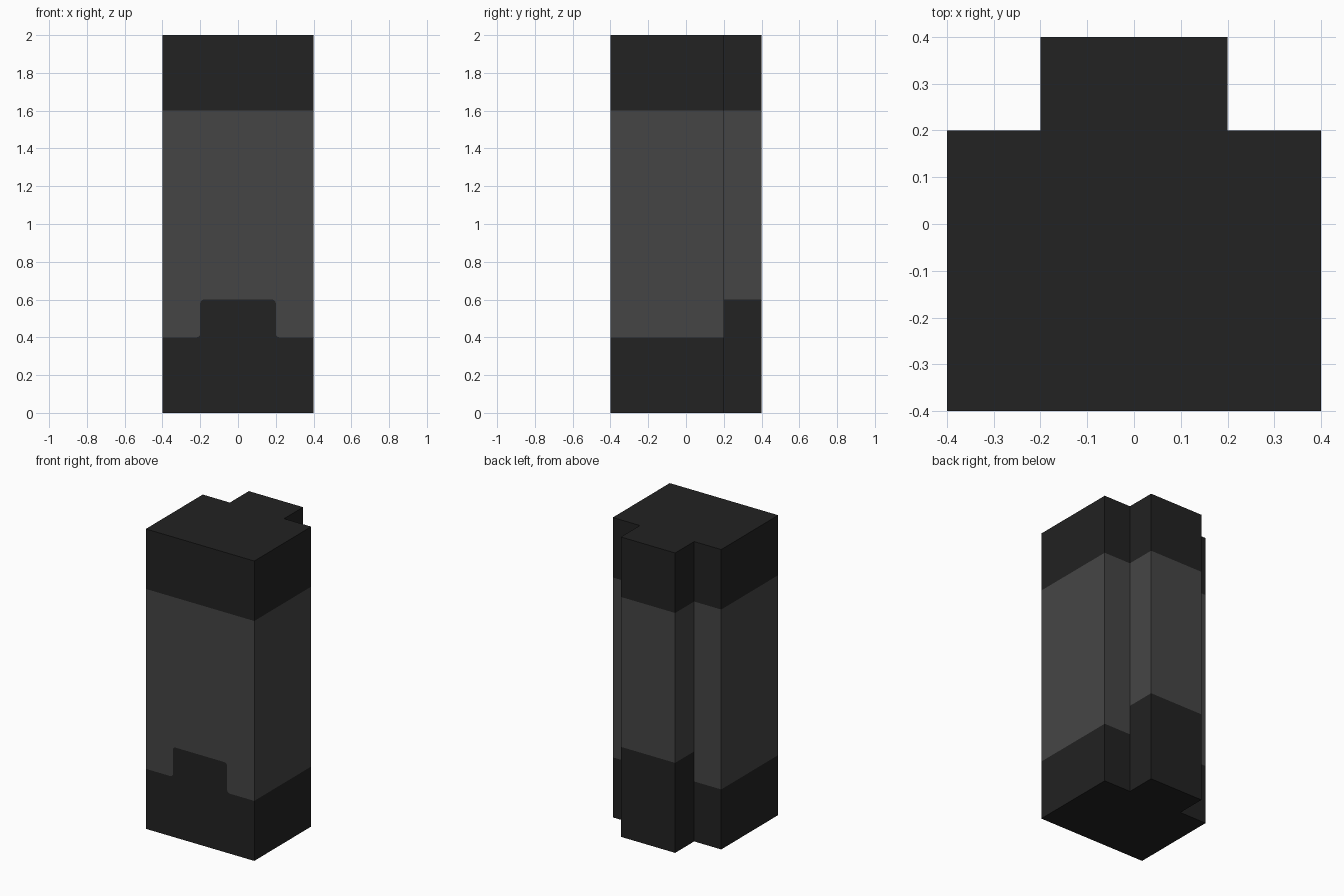
import bpy, bmesh
from math import cos, sin, pi

cube = bpy.data.objects.get("Cube")
if cube:
    bpy.data.objects.remove(cube)


def material(name, value):
    mat = bpy.data.materials.new(name)
    mat.use_nodes = True
    colour = (value, value, value, 1)
    mat.diffuse_color = colour
    mat.node_tree.nodes["Principled BSDF"].inputs["Base Color"].default_value = colour
    return mat


HALF, TAB, STEP, RADIUS = 0.4, 0.2, 0.2, 0.02
BASE, NOTCH, CAP, TOP = 0.4, 0.6, 1.6, 2.0
DARK, GREY = 0, 1
bm = bmesh.new()


def face(points, index):
    f = bm.faces.new([bm.verts.new(p) for p in points])
    f.material_index = index


def arc(cx, cz, start, end, steps=4):
    angles = [start + (end - start) * i / steps for i in range(steps + 1)]
    return [(cx + RADIUS * cos(a), cz + RADIUS * sin(a)) for a in angles]


# T-shaped outline, starting and ending on the front edge
outline = [(HALF, -HALF), (HALF, STEP), (TAB, STEP), (TAB, HALF),
           (-TAB, HALF), (-TAB, STEP), (-HALF, STEP), (-HALF, -HALF)]

# Side and back walls in colour bands; the dark base rises on the back rib
levels = [0, BASE, NOTCH, CAP, TOP]
for (ax, ay), (bx, by) in zip(outline, outline[1:]):
    on_rib = max(ay, by) > STEP
    for low, high in zip(levels, levels[1:]):
        dark = high <= BASE or low >= CAP or (on_rib and high <= NOTCH)
        face([(ax, ay, low), (bx, by, low), (bx, by, high), (ax, ay, high)],
             DARK if dark else GREY)

# Top and bottom
face([(x, y, TOP) for x, y in outline], DARK)
face([(x, y, 0) for x, y in reversed(outline)], DARK)

# Front wall, divided by the rounded tab line from left to right
right_half = (arc(TAB - RADIUS, NOTCH - RADIUS, pi / 2, 0)
              + arc(TAB + RADIUS, BASE + RADIUS, pi, 1.5 * pi))
line = [(-x, z) for x, z in reversed(right_half)] + right_half
line = [(-HALF, BASE)] + line + [(HALF, BASE)]


def front(points, index):
    face([(x, -HALF, z) for x, z in points], index)


front([(-HALF, 0), (HALF, 0)] + line[::-1], DARK)
front(line + [(HALF, NOTCH), (HALF, CAP), (-HALF, CAP), (-HALF, NOTCH)], GREY)
front([(-HALF, CAP), (HALF, CAP), (HALF, TOP), (-HALF, TOP)], DARK)

bmesh.ops.remove_doubles(bm, verts=bm.verts, dist=0.0001)
bmesh.ops.recalc_face_normals(bm, faces=bm.faces)
mesh = bpy.data.meshes.new("ribbed_block")
bm.to_mesh(mesh)
bm.free()
mesh.materials.append(material("dark charcoal", 0.016))
mesh.materials.append(material("mid grey", 0.06))
block = bpy.data.objects.new("ribbed_block", mesh)
bpy.context.collection.objects.link(block)
